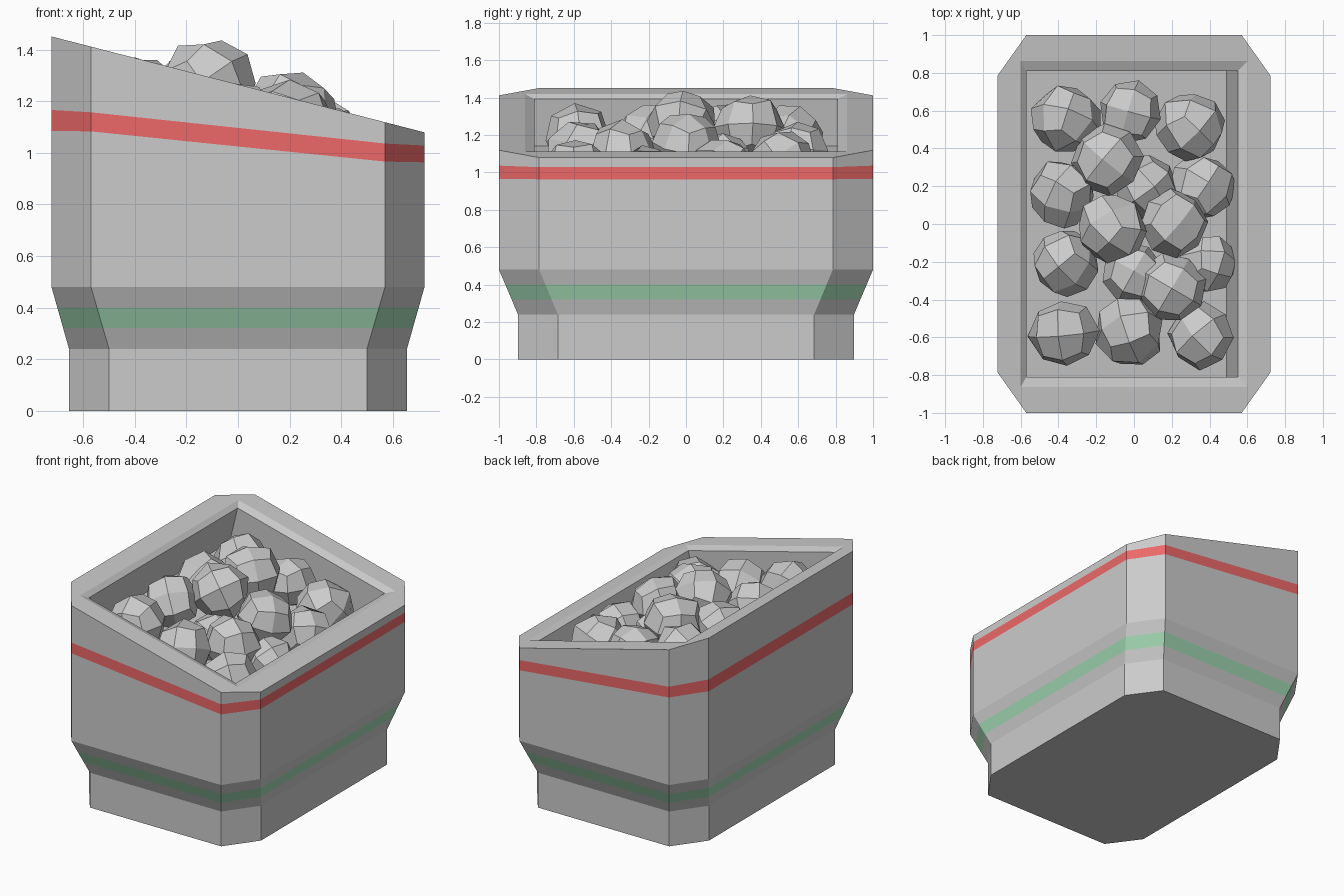
import bpy, bmesh, random
from math import pi
from mathutils import Vector, Euler

if "Cube" in bpy.data.objects:
    bpy.data.objects.remove(bpy.data.objects["Cube"])

random.seed(4)


def material(name, color):
    m = bpy.data.materials.new(name)
    m.diffuse_color = color
    m.use_nodes = True
    m.node_tree.nodes["Principled BSDF"].inputs["Base Color"].default_value = m.diffuse_color
    return m


def finish(bm, name, mats=()):
    bmesh.ops.recalc_face_normals(bm, faces=bm.faces[:])
    me = bpy.data.meshes.new(name)
    bm.to_mesh(me)
    bm.free()
    for m in mats:
        me.materials.append(m)
    ob = bpy.data.objects.new(name, me)
    bpy.context.collection.objects.link(ob)
    return ob


def rim_z(x):
    return 1.265 - 0.257 * x


# Container: stacked octagon rings, sloping top, recessed tray
bm = bmesh.new()


def octagon(t, zf):
    """t = 0 is the narrow base outline, t = 1 the wide body outline."""
    hx, hy = 0.655 + 0.068 * t, 0.898 + 0.102 * t
    cx, cy = 0.50 + 0.07 * t, 0.685 + 0.10 * t
    q = [(cx, -hy), (hx, -cy), (hx, cy), (cx, hy)]
    pts = q + [(-x, -y) for x, y in q]
    return [bm.verts.new((x, y, zf(x))) for x, y in pts]


def rectangle(x0, x1, hy, depth, shift=0):
    c = [(x1, -hy), (x1, hy), (x0, hy), (x0, -hy)]
    vs = [bm.verts.new((x + shift, y, rim_z(x) - depth)) for x, y in c]
    return [v for v in vs for _ in (0, 1)]      # paired to match octagons


def bridge(a, b, mat=0):
    n = len(a)
    for i in range(n):
        j = (i + 1) % n
        vs = list(dict.fromkeys([a[i], a[j], b[j], b[i]]))
        if len(vs) > 2:
            bm.faces.new(vs).material_index = mat


def red_edge(lo_x, lo_in, hi_in, hi_x):
    def z(x):
        if x < 0:
            return lo_x if x < -0.6 else lo_in
        return hi_x if x > 0.6 else hi_in
    return z


rings = [octagon(0, lambda x: 0)]
for i in range(4):
    rings.append(octagon(i / 3, lambda x, i=i: 0.24 + 0.08 * i))
rings.append(octagon(1, red_edge(1.085, 1.083, 0.966, 0.963)))
rings.append(octagon(1, red_edge(1.166, 1.157, 1.036, 1.028)))
rings.append(octagon(1, rim_z))
rings.append(rectangle(-0.60, 0.60, 0.862, 0))
rings.append(rectangle(-0.57, 0.55, 0.81, 0.02))
rings.append(rectangle(-0.57, 0.55, 0.81, 0.27, -0.06))
for i in range(len(rings) - 1):
    bridge(rings[i], rings[i + 1], {2: 1, 5: 2}.get(i, 0))
bm.faces.new(rings[0])
bm.faces.new(rings[-1][::2])
finish(bm, "container", [material("grey", (0.6, 0.6, 0.6, 1)),
                         material("green_stripe", (0.36, 0.69, 0.45, 1)),
                         material("red_stripe", (0.85, 0.14, 0.14, 1))])


# Rocks: rounded, jittered 24-sided boulders (x, y, radius, top above rim plane)
def rock(i, x, y, r, top):
    bm = bmesh.new()
    bmesh.ops.create_cube(bm, size=2)
    bmesh.ops.subdivide_edges(bm, edges=bm.edges[:], cuts=1, use_grid_fill=True)
    rot = Euler([random.uniform(0, pi) for _ in range(3)]).to_matrix()
    for v in bm.verts:
        v.co = rot @ (v.co.normalized() * r * random.uniform(0.95, 1.1))
    drop = rim_z(x) + top - max(v.co.z for v in bm.verts)
    bmesh.ops.translate(bm, verts=bm.verts[:], vec=Vector((x, y, drop)))
    finish(bm, f"rock_{i}")


rocks = [
    (-0.36, 0.55, 0.18, 0.00), (-0.02, 0.60, 0.165, 0.00), (0.30, 0.51, 0.18, 0.03),
    (-0.38, 0.16, 0.18, 0.00), (0.06, 0.20, 0.17, -0.04), (0.36, 0.20, 0.17, 0.00),
    (-0.37, -0.20, 0.175, 0.00), (0.00, -0.26, 0.16, -0.05), (0.39, -0.21, 0.155, -0.02),
    (-0.37, -0.58, 0.18, 0.01), (-0.02, -0.57, 0.18, 0.00), (0.36, -0.59, 0.175, 0.00),
    (-0.14, 0.34, 0.185, 0.11), (-0.12, -0.02, 0.18, 0.14),
    (0.21, 0.00, 0.175, 0.10), (0.20, -0.34, 0.18, 0.07),
]
for i, p in enumerate(rocks):
    rock(i + 1, *p)
